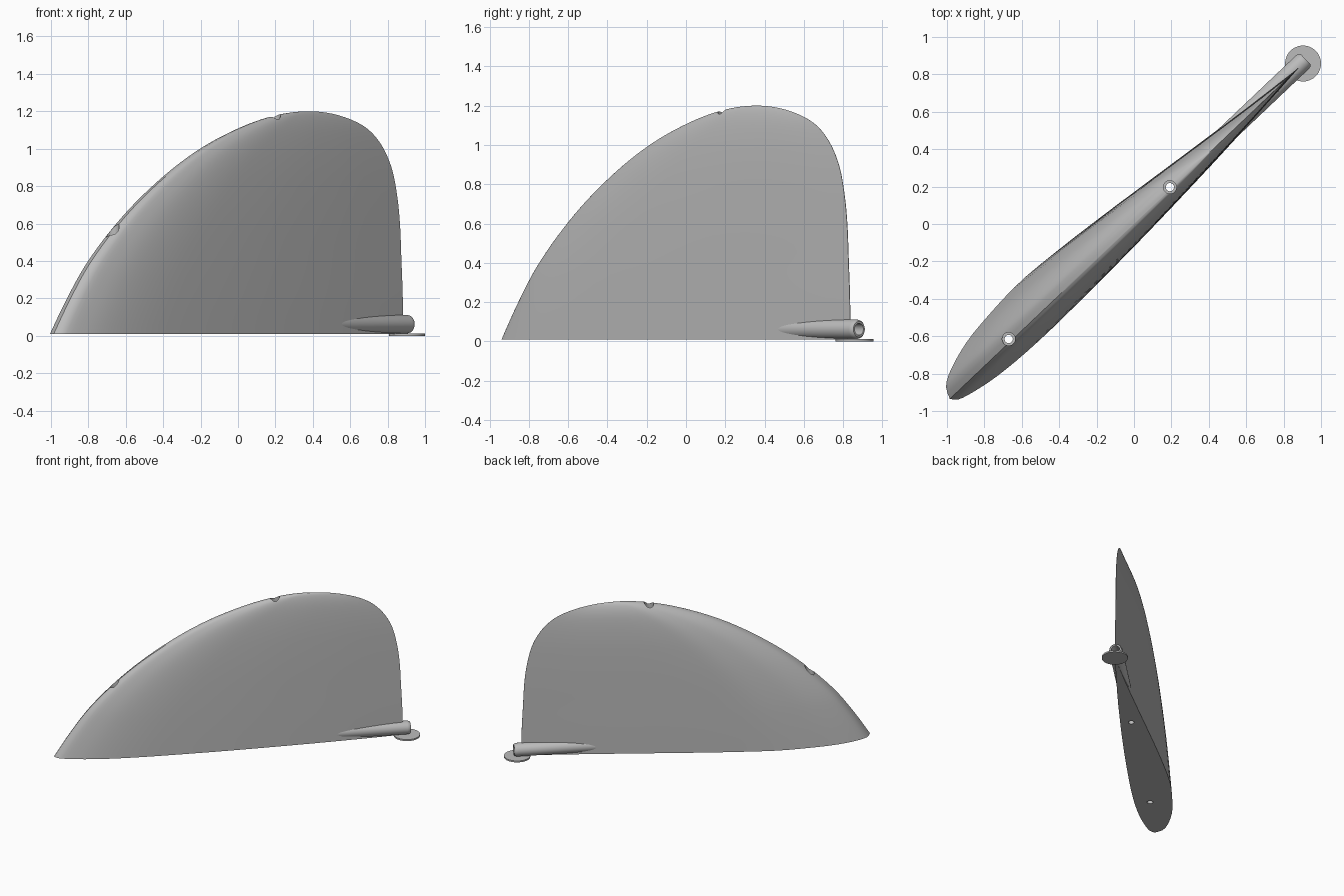
import bpy, bmesh, math
from mathutils import Matrix, Vector

if "Cube" in bpy.data.objects:
    bpy.data.objects.remove(bpy.data.objects["Cube"])

# Fin frame: local x runs from nose to tail, local y across the foil
FRAME = Matrix.Translation((-0.985, -0.935, 0)) @ Matrix.Rotation(math.radians(43.5), 4, 'Z')
CHORD = 2.57
BASE, TOP = 0.01, 1.2

grey = bpy.data.materials.new("plain_grey")
grey.use_nodes = True
grey.diffuse_color = (0.5, 0.5, 0.5, 1)
grey.node_tree.nodes["Principled BSDF"].inputs["Base Color"].default_value = grey.diffuse_color


def smooth_curve(points, v):
    """Cubic interpolation through (position, value) pairs."""
    p = sorted(points)
    v = min(max(v, p[0][0]), p[-1][0])
    i = max(k for k in range(len(p) - 1) if p[k][0] <= v)

    def slope(k):
        a, b = p[max(k - 1, 0)], p[min(k + 1, len(p) - 1)]
        return (b[1] - a[1]) / (b[0] - a[0])

    (x0, y0), (x1, y1) = p[i], p[i + 1]
    h = x1 - x0
    t = (v - x0) / h
    return (y0 * (1 + 2 * t) * (1 - t) ** 2 + y1 * t * t * (3 - 2 * t)
            + h * t * (1 - t) * (slope(i) * (1 - t) - slope(i + 1) * t))


def make_object(name, bm, matrix):
    bmesh.ops.remove_doubles(bm, verts=bm.verts, dist=1e-5)
    bmesh.ops.recalc_face_normals(bm, faces=bm.faces)
    mesh = bpy.data.meshes.new(name)
    bm.to_mesh(mesh)
    bm.free()
    mesh.materials.append(grey)
    obj = bpy.data.objects.new(name, mesh)
    bpy.context.collection.objects.link(obj)
    obj.matrix_world = matrix
    return obj


def lathe(name, profile, matrix, sides=32):
    """Turn (height, radius) points around the local z axis."""
    bm = bmesh.new()
    verts = [bm.verts.new((r, 0, z)) for z, r in profile]
    edges = [bm.edges.new(pair) for pair in zip(verts, verts[1:])]
    bmesh.ops.spin(bm, geom=verts + edges, cent=(0, 0, 0), axis=(0, 0, 1),
                   angle=math.tau, steps=sides, use_duplicate=False)
    return make_object(name, bm, matrix)


def cut(target, cutter):
    cutter.hide_render = True
    mod = target.modifiers.new("cut", 'BOOLEAN')
    mod.operation, mod.solver, mod.object = 'DIFFERENCE', 'EXACT', cutter
    bpy.context.view_layer.objects.active = target
    bpy.ops.object.modifier_apply(modifier=mod.name)
    bpy.data.objects.remove(cutter)


def shade(obj, angle=35):
    bpy.ops.object.select_all(action='DESELECT')
    obj.select_set(True)
    bpy.context.view_layer.objects.active = obj
    bpy.ops.object.shade_smooth_by_angle(angle=math.radians(angle))


# Outline of the blade: leading and trailing edge against height
leading = [(-0.985, 0.01), (-0.89, 0.21), (-0.79, 0.39), (-0.6, 0.64), (-0.4, 0.84),
           (-0.2, 0.995), (0, 1.105), (0.18, 1.172), (0.38, 1.2)]
trailing = [(0.88, 0.01), (0.88, 0.2), (0.873, 0.4), (0.865, 0.6), (0.85, 0.75),
            (0.82, 0.9), (0.76, 1.03), (0.68, 1.115), (0.55, 1.175), (0.38, 1.2)]


def by_depth(edge):
    along = math.cos(math.radians(43.5))
    return [(math.sqrt(max(0, (TOP - z) / (TOP - BASE))), (x + 0.985) / along) for x, z in edge]


leading, trailing = by_depth(leading), by_depth(trailing)

# Foil section: fuller on the left side, flatter on the right
full_side = [(0, 0), (0.01, 0.022), (0.04, 0.041), (0.1, 0.06), (0.16, 0.069), (0.27, 0.076),
             (0.38, 0.069), (0.48, 0.059), (0.6, 0.045), (0.7, 0.033), (0.86, 0.0145), (1, 0.0006)]
flat_side = [(0, 0), (0.01, -0.012), (0.04, -0.022), (0.1, -0.033), (0.18, -0.039),
             (0.28, -0.04), (0.5, -0.034), (0.72, -0.0225), (0.86, -0.0125), (1, -0.0006)]
STEPS, ROWS = 28, 48
stations = [(k / STEPS) ** 2 for k in range(STEPS + 1)]
section = [(u, smooth_curve(full_side, u)) for u in stations]
section += [(u, smooth_curve(flat_side, u)) for u in reversed(stations[1:])]

# Blade lofted from the base to the rounded crown
bm = bmesh.new()
rings = []
for row in range(ROWS):
    w = 1 - row / ROWS
    z = TOP - (TOP - BASE) * w * w
    start, end = smooth_curve(leading, w), smooth_curve(trailing, w)
    size = end - start
    rings.append([bm.verts.new((start + u * size, t * size, z)) for u, t in section])
count = len(section)
for low, high in zip(rings, rings[1:]):
    for k in range(count):
        n = (k + 1) % count
        bm.faces.new((low[k], low[n], high[n], high[k]))
bm.faces.new(rings[0])
bm.faces.new(rings[-1])
blade = make_object("blade", bm, FRAME)

# Vertical screw holes with a wider upper bore
for x, y, floor in ((0.192, 0.197, 0.95), (-0.67, -0.615, 0.5)):
    profile = [(-0.2, 0), (-0.2, 0.022), (floor, 0.022), (floor, 0.035), (1.5, 0.035), (1.5, 0)]
    cut(blade, lathe("hole_cutter", profile, Matrix.Translation((x, y, 0))))

# Tail tube along the base, open at the back
axis = FRAME @ Matrix.Translation((0, 0.008, 0.062)) @ Matrix.Rotation(math.pi / 2, 4, 'Y')
cut(blade, lathe("bore_cutter", [(2.35, 0), (2.35, 0.035), (2.8, 0.035), (2.8, 0)], axis))
tube = lathe("tail_tube", [(1.7, 0), (1.7, 0.05), (2.605, 0.05), (2.622, 0.047), (2.63, 0.04),
                           (2.63, 0.03), (2.35, 0.03), (2.35, 0)], axis, 40)

# Thin round foot under the tail
foot = lathe("foot_disc", [(0, 0), (0, 0.096), (0.012, 0.096), (0.012, 0)],
             Matrix.Translation((0.904, 0.858, 0)), 48)

for part in (blade, tube, foot):
    shade(part)
